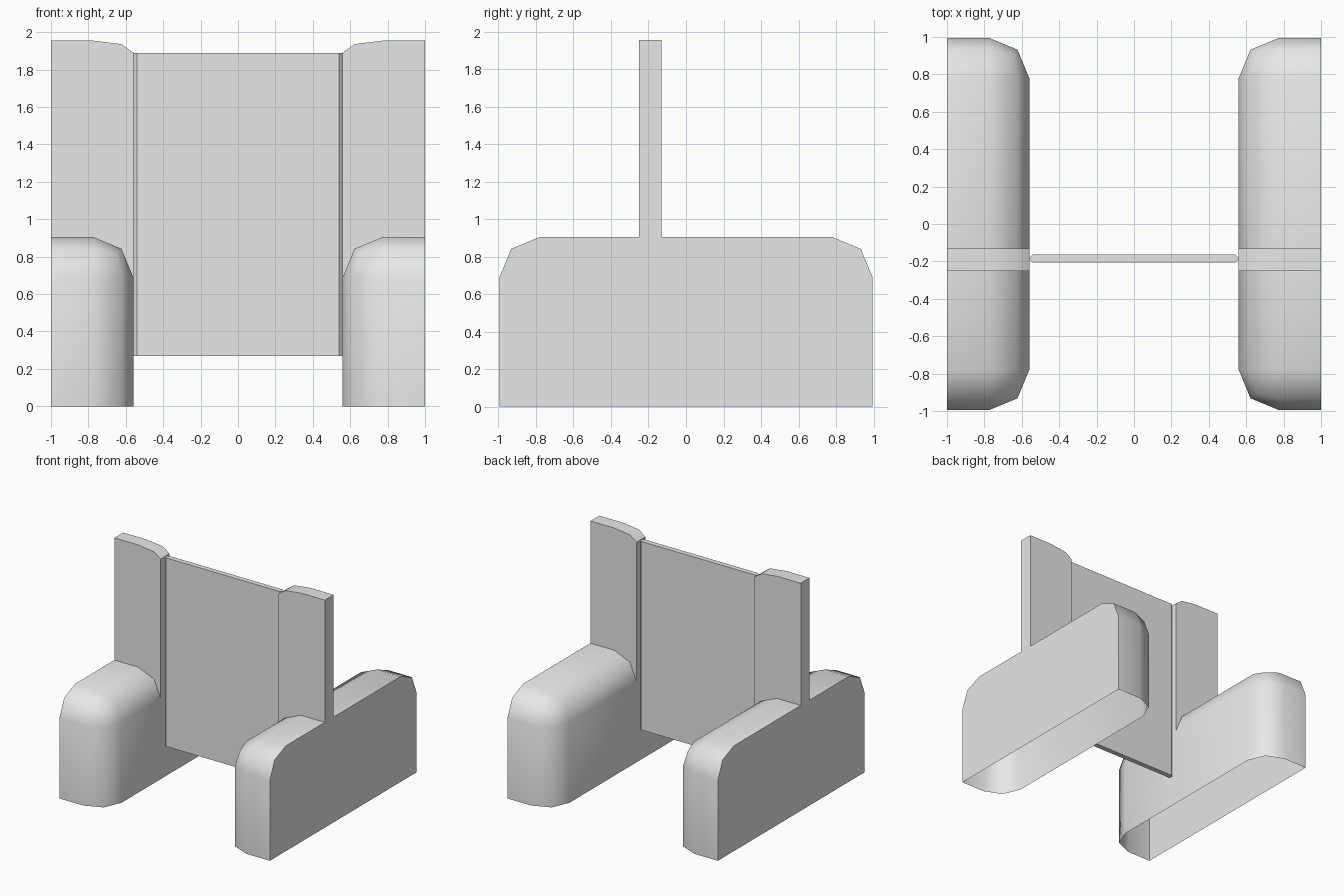
import bpy, bmesh, math
from mathutils import Matrix, Vector

cube = bpy.data.objects.get("Cube")
if cube:
    bpy.data.objects.remove(cube, do_unlink=True)

grey = bpy.data.materials.new("plain_grey")
grey.use_nodes = True
colour = (0.8, 0.8, 0.8, 1)
grey.diffuse_color = colour
grey.node_tree.nodes["Principled BSDF"].inputs["Base Color"].default_value = colour

INNER, OUTER, HALF, BASE_TOP, ROUND = 0.56, 1.0, 0.995, 0.905, 0.215
POST_FRONT, POST_BACK, POST_TOP = -0.25, -0.13, 1.955


def finish(bm, name, smooth_angle=0):
    """Turn a bmesh into an object, keeping edges above the angle sharp."""
    bmesh.ops.recalc_face_normals(bm, faces=bm.faces)
    for f in bm.faces:
        f.smooth = smooth_angle > 0
    for e in bm.edges:
        e.smooth = len(e.link_faces) == 2 and e.calc_face_angle(0) < smooth_angle
    mesh = bpy.data.meshes.new(name)
    bm.to_mesh(mesh)
    bm.free()
    mesh.materials.append(grey)
    obj = bpy.data.objects.new(name, mesh)
    bpy.context.collection.objects.link(obj)
    return obj


def box(x0, x1, y0, y1, z0, z1):
    bm = bmesh.new()
    size = Matrix.Diagonal((x1 - x0, y1 - y0, z1 - z0, 1))
    centre = Vector((x0 + x1, y0 + y1, z0 + z1)) / 2
    bmesh.ops.create_cube(bm, size=1, matrix=Matrix.Translation(centre) @ size)
    return bm


def side_support(name, side):
    bm = box(INNER, OUTER, -HALF, HALF, 0, BASE_TOP)

    # Round the top and inner corners; the outer face and underside stay crisp
    def rounded(e):
        a, b = (v.co for v in e.verts)
        mid = (a + b) / 2
        return mid.z > 0.1 and mid.x < OUTER - 0.01

    bmesh.ops.bevel(bm, geom=[e for e in bm.edges if rounded(e)], offset=ROUND,
                    segments=2, profile=0.5, affect='EDGES')

    # Hollow shell, open underneath
    bottom = [f for f in bm.faces if f.calc_center_median().z < 0.01]
    bmesh.ops.delete(bm, geom=bottom, context='FACES')

    # Cut a strip across the top and raise it into the post
    for y in (POST_FRONT, POST_BACK):
        bmesh.ops.bisect_plane(bm, geom=bm.verts[:] + bm.edges[:] + bm.faces[:],
                               plane_co=(0, y, 0), plane_no=(0, 1, 0))
    bm.normal_update()
    strip = [f for f in bm.faces if f.normal.z > 0.1
             and POST_FRONT < f.calc_center_median().y < POST_BACK]
    raised = bmesh.ops.extrude_face_region(bm, geom=strip)["geom"]
    bmesh.ops.delete(bm, geom=[f for f in strip if f.is_valid], context='FACES')
    for v in raised:
        if isinstance(v, bmesh.types.BMVert):
            v.co.z = POST_TOP - (BASE_TOP - v.co.z) * 0.3

    if side < 0:
        bmesh.ops.scale(bm, vec=(-1, 1, 1), verts=bm.verts)
    return finish(bm, name, math.radians(50))


side_support("left_support", 1)
side_support("right_support", -1)

# Thin panel between the posts, with its upright edges chamfered
bm = box(-INNER, INNER, -0.207, -0.163, 0.27, 1.89)
uprights = [e for e in bm.edges if abs(e.verts[0].co.z - e.verts[1].co.z) > 1]
bmesh.ops.bevel(bm, geom=uprights, offset=0.02, segments=1, affect='EDGES')
finish(bm, "centre_panel")
